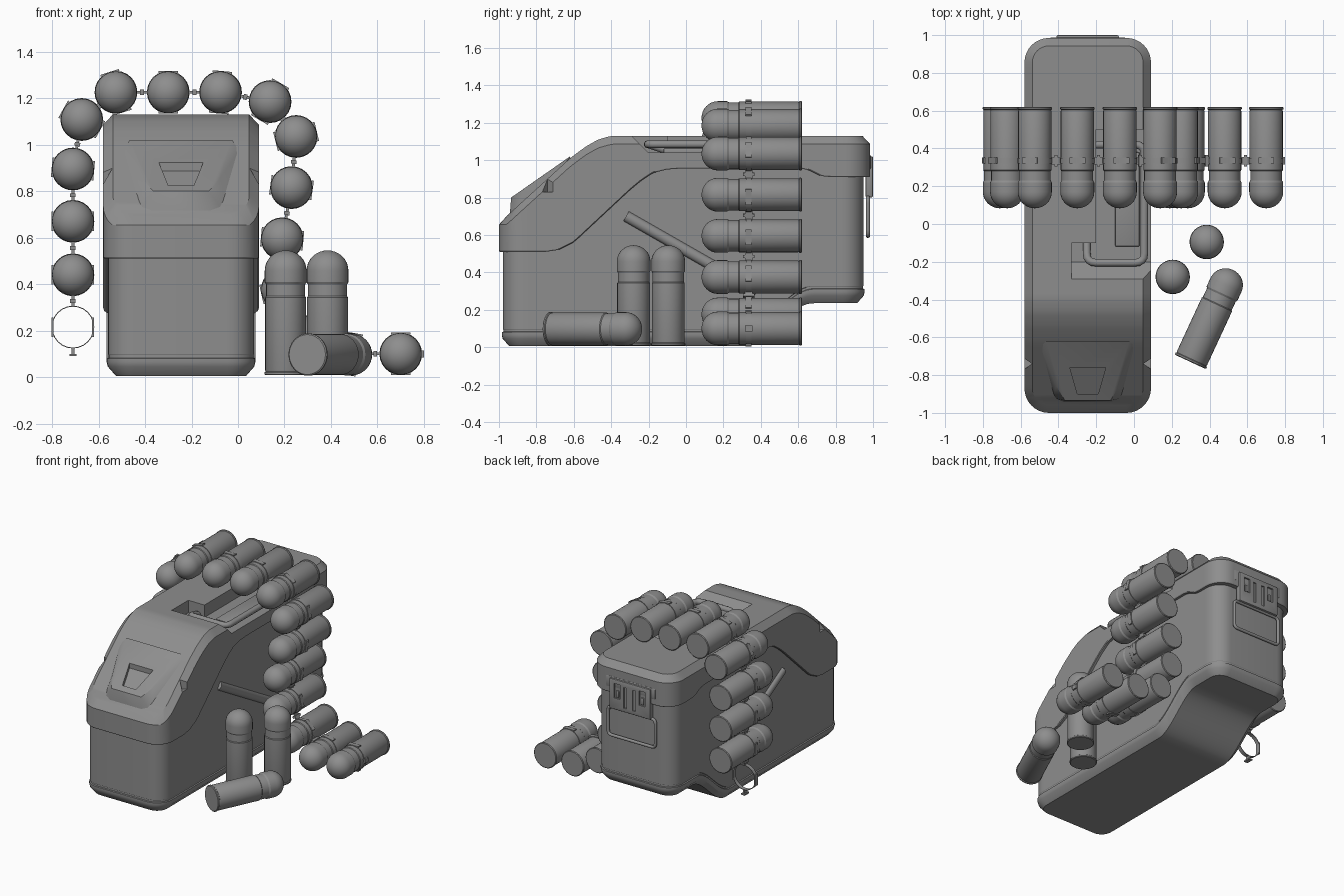
import bpy, bmesh
from math import sin, cos, pi, atan2, radians
from mathutils import Vector, Matrix

if "Cube" in bpy.data.objects:
    bpy.data.objects.remove(bpy.data.objects["Cube"])

CX = -0.245  # centre line of the box
grey = bpy.data.materials.new("dark_grey_metal")
grey.diffuse_color = (0.27, 0.27, 0.27, 1)
grey.use_nodes = True
grey.node_tree.nodes["Principled BSDF"].inputs["Base Color"].default_value = grey.diffuse_color


def finish(ob, angle=30):
    if not ob.data.materials:
        ob.data.materials.append(grey)
    ob.data.shade_smooth()
    ob.data.set_sharp_from_angle(angle=radians(angle))
    return ob


def from_bmesh(name, bm):
    bmesh.ops.recalc_face_normals(bm, faces=bm.faces)
    me = bpy.data.meshes.new(name)
    bm.to_mesh(me)
    bm.free()
    ob = bpy.data.objects.new(name, me)
    bpy.context.collection.objects.link(ob)
    return finish(ob)


def hull(name, pts):
    bm = bmesh.new()
    for p in pts:
        bm.verts.new(p)
    bmesh.ops.convex_hull(bm, input=bm.verts)
    return from_bmesh(name, bm)


def box(name, lo, hi, bevel=0.0):
    bm = bmesh.new()
    bmesh.ops.create_cube(bm, size=1)
    for v in bm.verts:
        v.co = [a + (b - a) * (c + 0.5) for a, b, c in zip(lo, hi, v.co)]
    if bevel:
        bmesh.ops.bevel(bm, geom=bm.edges[:], offset=bevel, segments=2, affect='EDGES', profile=0.5)
    return from_bmesh(name, bm)


def cut(ob, cutter):
    m = ob.modifiers.new("cut", 'BOOLEAN')
    m.operation, m.solver, m.object = 'DIFFERENCE', 'EXACT', cutter
    bpy.context.view_layer.objects.active = ob
    bpy.ops.object.modifier_apply(modifier=m.name)
    bpy.data.objects.remove(cutter)
    finish(ob)


def interp(table):
    def f(y):
        if y <= table[0][0]:
            return table[0][1]
        for (a, za), (b, zb) in zip(table, table[1:]):
            if y <= b:
                return za + (zb - za) * (y - a) / (b - a)
        return table[-1][1]
    return f


def shell(name, hw, y0, y1, r, levels):
    """Stack of rounded-rectangle rings; each level is (inset, height function of y)."""
    bm, rings = bmesh.new(), []
    for d, f in levels:
        w, a, b, q = hw - d, y0 + d, y1 - d, r - d
        half = [(w - q + q * sin(t * pi / 16), a + q - q * cos(t * pi / 16)) for t in range(9)]
        n = 72
        half += [(w, a + q + (b - a - 2 * q) * i / n) for i in range(1, n)]
        half += [(w - q + q * cos(t * pi / 16), b - q + q * sin(t * pi / 16)) for t in range(9)]
        right = [bm.verts.new((CX + x, y, f(y))) for x, y in half]
        left = [bm.verts.new((CX - x, y, f(y))) for x, y in half]
        rings.append(right + left[::-1])
    for lo, hi in zip(rings, rings[1:]):
        for i in range(len(lo)):
            j = (i + 1) % len(lo)
            bm.faces.new((lo[i], lo[j], hi[j], hi[i]))
    for ring in (rings[0], rings[-1]):
        for i in range(len(ring) // 2 - 1):
            bm.faces.new((ring[i], ring[i + 1], ring[-2 - i], ring[-1 - i]))
    return from_bmesh(name, bm)


def tube(name, pts, radius, corner=0.05, closed=False):
    pts, path, n = [Vector(p) for p in pts], [], len(pts)
    for i, p in enumerate(pts):
        if not closed and i in (0, n - 1):
            path.append(p)
            continue
        a = p + (pts[i - 1] - p).normalized() * corner
        b = p + (pts[(i + 1) % n] - p).normalized() * corner
        path += [a * (1 - t)**2 + p * 2 * t * (1 - t) + b * t * t for t in (0, .25, .5, .75, 1)]
    cu = bpy.data.curves.new(name, 'CURVE')
    cu.dimensions, cu.bevel_depth, cu.bevel_resolution, cu.use_fill_caps = '3D', radius, 3, True
    sp = cu.splines.new('POLY')
    sp.points.add(len(path) - 1)
    for s, p in zip(sp.points, path):
        s.co = (*p, 1)
    sp.use_cyclic_u = closed
    tmp = bpy.data.objects.new(name, cu)
    me = bpy.data.meshes.new_from_object(tmp)
    bpy.data.objects.remove(tmp)
    ob = bpy.data.objects.new(name, me)
    bpy.context.collection.objects.link(ob)
    return finish(ob, 40)


# Box body and lid share the S-shaped seam; the underside steps up at the rear
def bottom(y):
    t = min(max((y - 0.3) / 0.38, 0), 1)
    return 0.005 + 0.23 * t * t * (3 - 2 * t)


seam = interp([(-.75, .51), (-.68, .52), (-.6, .56), (-.3, .84), (-.24, .89), (-.18, .93), (-.1, .95),
               (-.03, .955), (.62, .955), (.66, .945), (.72, .915), (.77, .91)])
top = interp([(-1, .70), (-.96, .70), (-.62, 1.01), (-.54, 1.07), (-.47, 1.11), (-.4, 1.13)])


def up(f, d):
    return lambda y: f(y) + d


shell("box_body", 0.32, -0.985, 0.955, 0.12,
      [(.04, bottom), (.005, up(bottom, .04)), (0, up(bottom, .06)), (0, up(bottom, .075)), (.008, up(bottom, .078)),
       (.008, up(bottom, .09)), (.006, up(bottom, .093)), (.006, up(seam, .02))])
lid = shell("lid", 0.335, -1.0, 0.985, 0.13,
            [(.004, seam), (0, up(seam, .006)), (0, up(top, -.045)), (.042, top)])

# Handle recess, open on the right side, with a ramp at its front
for xa, ya, yb in ((-.2, -.2, .5), (-.33, -.2, -.1)):
    cut(lid, hull("recess_cutter", [(x, y, z) for x in (xa, .2)
                                    for y, z in ((ya - .1, 1.14), (ya, 1.04), (yb, 1.04), (yb, 1.2), (ya - .1, 1.2))]))
# Small triangular dents on the lid's front shoulders
for s in (-1, 1):
    cut(lid, hull("dent_cutter", [(CX + s * x, y, z) for z in (.83, 1.0)
                                  for x, y in ((.295, -.74), (.345, -.705), (.345, -.775))]))
box("recess_panel", (-.1, -.12, 1.02), (.03, .38, 1.065), .008)
tube("carry_handle", [(-.25, -.1, 1.05), (-.25, -.205, 1.085), (.055, -.205, 1.085), (.055, .42, 1.085),
                      (-.21, .42, 1.085)], .021)

# Raised front pad with a trapezoid pocket
pad = hull("front_pad", [(CX + s * x, y, z) for s in (-1, 1) for x, y, z in
                         ((.25, -.65, .975), (.22, -.62, 1.02), (.165, -.86, .852), (.12, -.935, .80),
                          (.13, -.945, .67), (.19, -.92, .70), (.2, -.6, .9))])
cut(pad, hull("pocket_cutter", [(CX + s * x, y, z + d) for s in (-1, 1) for d in (-.035, .2)
                                for x, y, z in ((.095, -.76, .922), (.055, -.9, .823))]))

# Diagonal ribs pressed into both sides
for x, side in ((CX + .305, "right"), (CX - .305, "left")):
    tube("side_rib_" + side, [(x, -.32, .70), (x, .38, .30)], .031)

# Rear latch: hinge plate, slotted front, ribs and wire bail
box("latch_plate", (CX - .2, .96, .95), (CX + .2, .988, 1.03), .008)
front = box("latch_front", (CX - .165, .96, .80), (CX + .165, 1.0, 1.02), .008)
for x in (-.1, .1):
    cut(front, box("slot_cutter", (CX + x - .024, .988, .885), (CX + x + .024, 1.1, .99)))
    box("latch_tongue", (CX + x - .01, .97, .89), (CX + x + .01, .997, .94), .004)
for x in (-.035, .035):
    cut(front, box("groove_cutter", (CX + x - .012, .99, .83), (CX + x + .012, 1.1, .98)))
tube("latch_wire", [(CX + a * .19, .973, z) for a, z in ((-1, .595), (1, .595), (1, .80), (-1, .80))],
     .011, .03, True)

# Round: lathed once around z, base at the origin
prof = [(0, 0), (.086, 0), (.091, .004), (.091, .012), (.086, .016), (.088, .022), (.088, .335), (.084, .34),
        (.084, .39), (.09, .4), (.09, .45)]
prof += [(.09 * cos(t * pi / 16), .45 + .087 * sin(t * pi / 16)) for t in range(1, 9)]


def lathe(name, pts, segs=32, closed=False):
    bm = bmesh.new()
    vs = [bm.verts.new((r, 0, z)) for r, z in pts]
    es = [bm.edges.new(p) for p in zip(vs, vs[1:])]
    if closed:
        es.append(bm.edges.new((vs[-1], vs[0])))
    bmesh.ops.spin(bm, geom=vs + es, cent=(0, 0, 0), axis=(0, 0, 1), angle=2 * pi, steps=segs)
    bmesh.ops.remove_doubles(bm, verts=bm.verts, dist=1e-5)
    return from_bmesh(name, bm)


round_src = lathe("standing_round_1", prof)
round_src.location = (.205, -.28, .008)


def place(src, name, matrix):
    ob = bpy.data.objects.new(name, src.data)
    ob.matrix_world = matrix
    bpy.context.collection.objects.link(ob)


place(round_src, "standing_round_2", Matrix.Translation((.385, -.095, .008)))
lying = Vector((.225, .485, 0)).to_track_quat('Z', 'Y').to_matrix().to_4x4()
place(round_src, "lying_round", Matrix.Translation((.298, -.73, .097)) @ lying)

# Belt: empty link first, then rounds over the box and down to the floor
belt = [(-.71, .215), (-.71, .44), (-.71, .67), (-.71, .895), (-.672, 1.108), (-.525, 1.225), (-.30, 1.225),
        (-.075, 1.225), (.138, 1.185), (.25, 1.035), (.23, .815), (.19, .595), (.19, .375), (.285, .175),
        (.48, .10), (.70, .10)]
LAY = Matrix.Rotation(pi / 2, 4, 'X')
ring_src = None
for i, (x, z) in enumerate(belt):
    spot = Matrix.Translation((x, .335, z)) @ LAY
    if i:
        place(round_src, f"belt_round_{i}", Matrix.Translation((x, .62, z)) @ LAY)
        place(ring_src, f"link_ring_{i}", spot)
    else:
        ring_src = lathe("link_ring_0", [(.088, -.014), (.092, -.014), (.092, .014), (.088, .014)], 24, True)
        ring_src.matrix_world = spot
    # Flat lugs across the belt direction
    a, b = belt[max(i - 1, 0)], belt[min(i + 1, len(belt) - 1)]
    ang = atan2(b[1] - a[1], b[0] - a[0])
    for k in (0, 1):
        lug = box(f"link_lug_{i}_{k}", (-.042, -.016, .083), (.042, .016, .0915))
        lug.matrix_world = Matrix.Translation((x, .335, z)) @ Matrix.Rotation(k * pi - ang, 4, 'Y')
    # Hinge pieces joining to the next link
    if i + 1 < len(belt):
        nx, nz = belt[i + 1]
        turn = Matrix.Translation(((x + nx) / 2, .335, (z + nz) / 2)) @ Matrix.Rotation(-atan2(nz - z, nx - x), 4, 'Y')
        box(f"link_bridge_{i}", (-.025, -.02, -.006), (.025, .02, .006)).matrix_world = turn
        box(f"link_hinge_{i}", (-.008, -.03, -.012), (.008, .03, .012)).matrix_world = turn
box("link_end", (.785, .315, .085), (.8, .355, .115))
box("link_stem", (-.717, .32, .09), (-.703, .35, .125))
box("link_foot", (-.725, .31, .09), (-.695, .36, .1))
